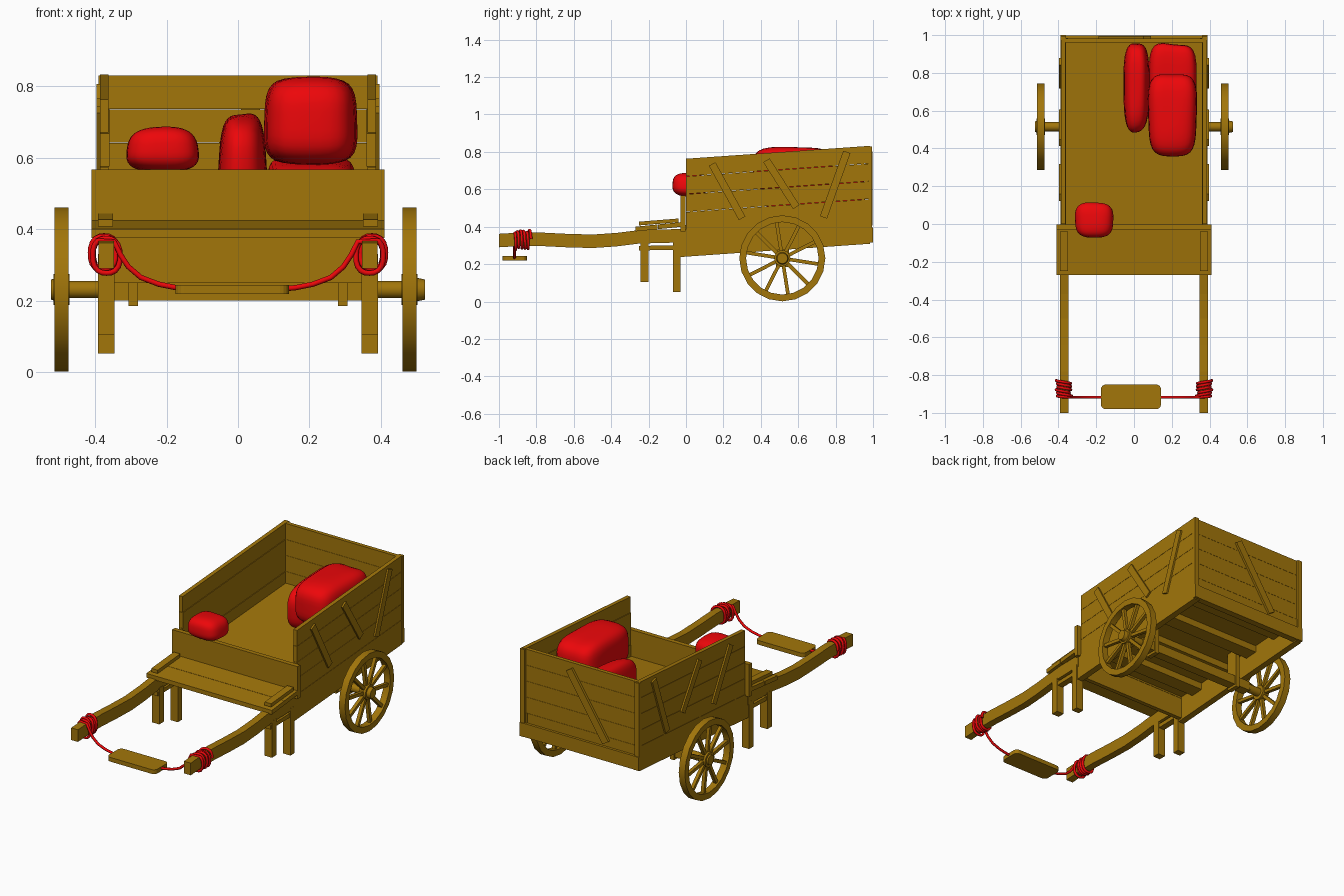
import bpy, bmesh, math, random
from mathutils import Vector, Matrix

if "Cube" in bpy.data.objects:
    bpy.data.objects.remove(bpy.data.objects["Cube"])

random.seed(4)


def material(name, rgb):
    m = bpy.data.materials.new(name)
    m.diffuse_color = (*rgb, 1)
    m.use_nodes = True
    m.node_tree.nodes["Principled BSDF"].inputs["Base Color"].default_value = m.diffuse_color
    return m


WOOD = material("wood", (0.36, 0.18, 0.003))
RED = material("red_cloth", (0.85, 0.002, 0.003))
TILT = 0.07  # the cart body rises towards the back


def finish(name, bm, mat, mirror=False, smooth=False):
    bmesh.ops.recalc_face_normals(bm, faces=bm.faces)
    me = bpy.data.meshes.new(name)
    for f in bm.faces:
        f.smooth = smooth
    bm.to_mesh(me)
    bm.free()
    ob = bpy.data.objects.new(name, me)
    bpy.context.collection.objects.link(ob)
    me.materials.append(mat)
    if mirror:
        ob.modifiers.new("mirror", 'MIRROR')
    return ob


def sharp_smooth(ob):
    # smooth round parts but keep hard edges
    bpy.ops.object.select_all(action='DESELECT')
    ob.select_set(True)
    bpy.context.view_layer.objects.active = ob
    bpy.ops.object.shade_smooth_by_angle(angle=math.radians(35))


def box(name, x, y, z, tilt=0.0, mirror=False):
    bm = bmesh.new()
    bmesh.ops.create_cube(bm, size=1)
    for v in bm.verts:
        c = [r[0] + (k + .5) * (r[1] - r[0]) for k, r in zip(v.co, (x, y, z))]
        v.co = (c[0], c[1], c[2] + tilt * c[1])
    return finish(name, bm, WOOD, mirror)


def brace(name, a, b, width, thick, normal, mirror=False):
    # flat strip from a to b lying on a wall with the given normal
    a, b, n = Vector(a), Vector(b), Vector(normal)
    d = b - a
    s = d.normalized().cross(n)
    bm = bmesh.new()
    bmesh.ops.create_cube(bm, size=1)
    for v in bm.verts:
        v.co = (a + b) / 2 + d * v.co.x + s * width * v.co.y + n * thick * v.co.z
    return finish(name, bm, WOOD, mirror)


# side walls: four planks with narrow gaps, and a deep bottom rail
for i in range(4):
    z0 = 0.385 + i * 0.095
    box(f"side_plank_{i + 1}", (0.36 + 0.002 * (i % 2), 0.386), (0, 0.985), (z0, z0 + 0.0935), TILT, True)
box("side_rail", (0.35, 0.388), (-0.03, 0.985), (0.24, 0.385), TILT, True)
for i, (y0, z0, y1, z1) in enumerate([(0.14, 0.735, 0.30, 0.445), (0.43, 0.755, 0.59, 0.505), (0.86, 0.80, 0.735, 0.45)]):
    brace(f"side_brace_{i + 1}", (0.389, y0, z0), (0.389, y1, z1), 0.04, 0.014, (1, 0, 0), True)

# back wall
for i in range(4):
    z0 = 0.452 + i * 0.0945
    box(f"back_plank_{i + 1}", (-0.362, 0.362), (0.96, 0.983), (z0 + 0.001, z0 + 0.0945))
box("back_sill", (-0.362, 0.362), (0.96, 0.983), (0.315, 0.452))
box("back_ledge", (-0.362, 0.362), (0.98, 0.998), (0.315, 0.395))
box("back_post", (0.36, 0.39), (0.975, 0.995), (0.395, 0.83), 0, True)
box("back_foot", (0.36, 0.39), (0.975, 1.0), (0.315, 0.395), 0, True)
brace("back_brace", (0.07, 0.989, 0.79), (-0.17, 0.989, 0.42), 0.045, 0.014, (0, 1, 0))

# floor with cross beams underneath
box("floor", (-0.362, 0.362), (-0.01, 0.97), (0.385, 0.41), TILT)
for i in range(4):
    y = 0.13 + i * 0.235
    box(f"floor_beam_{i + 1}", (-0.352, 0.352), (y - 0.04, y + 0.04), (0.345, 0.385), TILT)

# front board, apron and seat
box("front_board", (-0.41, 0.41), (-0.03, -0.003), (0.375, 0.567))
box("front_apron", (-0.385, 0.385), (-0.03, -0.005), (0.25, 0.38))
for i, (y0, y1) in enumerate([(-0.27, -0.152), (-0.15, -0.03)]):
    box(f"seat_plank_{i + 1}", (-0.41, 0.41), (y0, y1), (0.402, 0.427), 0.1)
box("seat_cleat", (0.35, 0.392), (-0.25, -0.04), (0.427, 0.447), 0.08, True)

# legs
box("front_leg", (0.345, 0.392), (-0.243, -0.2), (0.105, 0.32), 0, True)
box("rear_leg", (0.345, 0.392), (-0.07, -0.03), (0.052, 0.33), 0, True)
box("leg_stretcher", (0.35, 0.388), (-0.25, -0.06), (0.278, 0.302), 0.02, True)

# wavy pull handles lofted along a path
bm = bmesh.new()
prev = None
for y, z in [(-1, 0.326), (-0.9, 0.332), (-0.78, 0.333), (-0.64, 0.326), (-0.5, 0.322),
             (-0.37, 0.331), (-0.25, 0.346), (-0.02, 0.352)]:
    ring = [bm.verts.new((0.369 + a * 0.022, y, z + b * 0.036)) for a, b in ((-1, -1), (1, -1), (1, 1), (-1, 1))]
    if prev:
        for k in range(4):
            bm.faces.new((prev[k], prev[k - 1], ring[k - 1], ring[k]))
    else:
        bm.faces.new(ring)
    prev = ring
bm.faces.new(prev)
finish("handle", bm, WOOD, True)

# axle
AY, AZ, R = 0.515, 0.231, 0.23
box("axle_beam", (-0.388, 0.388), (AY - 0.028, AY + 0.028), (0.2, 0.255))
box("axle_bracket", (0.28, 0.307), (AY - 0.035, AY + 0.035), (0.185, 0.42), 0, True)


def cylinder(bm, x0, x1, r0, r1, seg=20):
    m = Matrix.Translation(((x0 + x1) / 2, AY, AZ)) @ Matrix.Rotation(math.pi / 2, 4, 'Y')
    bmesh.ops.create_cone(bm, cap_ends=True, segments=seg, radius1=r0, radius2=r1, depth=x1 - x0, matrix=m)


def wheel(side, s, cx):
    # rim
    bm = bmesh.new()
    n = 20
    rings = []
    for i in range(n):
        a = 2 * math.pi * i / n
        rings.append([bm.verts.new((cx + dx, AY + r * math.cos(a), AZ + r * math.sin(a)))
                      for dx, r in ((-0.02, R), (0.02, R), (0.02, R - 0.036), (-0.02, R - 0.036))])
    for i in range(n):
        for k in range(4):
            bm.faces.new((rings[i - 1][k], rings[i - 1][k - 1], rings[i][k - 1], rings[i][k]))
    sharp_smooth(finish(f"{side}_wheel_rim", bm, WOOD))
    # spokes
    bm = bmesh.new()
    for i in range(10):
        m = (Matrix.Translation((cx, AY, AZ)) @ Matrix.Rotation(2 * math.pi * (i + 0.25) / 10, 4, 'X')
             @ Matrix.Translation((0, 0, 0.112)) @ Matrix.Diagonal((0.02, 0.019, 0.17, 1)))
        bmesh.ops.create_cube(bm, size=1, matrix=m)
    finish(f"{side}_wheel_spokes", bm, WOOD)
    # hub and axle end
    bm = bmesh.new()
    lo, hi = sorted((s * 0.38, cx))
    cylinder(bm, lo, hi, 0.024, 0.024)
    cylinder(bm, cx - 0.022, cx + 0.022, 0.043, 0.043)
    a, b = cx, s * 0.524
    if s > 0:
        cylinder(bm, a, b, 0.037, 0.028)
    else:
        cylinder(bm, b, a, 0.028, 0.037)
    sharp_smooth(finish(f"{side}_wheel_hub", bm, WOOD))


wheel("right", 1, 0.48)
wheel("left", -1, -0.494)


# ropes: a coil around each handle that runs on to the hanging board
def rope(name, pts):
    cu = bpy.data.curves.new(name, 'CURVE')
    cu.dimensions = '3D'
    cu.bevel_depth = 0.0075
    cu.bevel_resolution = 2
    cu.use_fill_caps = True
    sp = cu.splines.new('POLY')
    sp.points.add(len(pts) - 1)
    for p, c in zip(sp.points, pts):
        p.co = (*c, 1)
    cu.materials.append(RED)
    ob = bpy.data.objects.new(name, cu)
    bpy.context.collection.objects.link(ob)


hang = [(0.335, 0.365), (0.318, 0.33), (0.295, 0.295), (0.26, 0.265), (0.21, 0.246), (0.16, 0.236), (0.10, 0.231)]
for side, s in (("right", 1), ("left", -1)):
    pts = []
    turns, seg = 5, 20
    for i in range(turns * seg + 4):
        t = i / seg
        a = 2 * math.pi * t
        c, d = math.cos(a), math.sin(a)
        k = (abs(c) ** 2.5 + abs(d) ** 2.5) ** (-1 / 2.5)
        w = 0.003 * math.sin(3 * t)
        shift = 0.004 * math.cos(2 * t)
        pts.append((s * (0.372 + shift + (0.036 + w) * k * c), -0.832 - 0.0165 * t + 0.004 * c,
                    0.33 + shift + (0.046 + w) * k * d))
    pts += [(s * (x if s > 0 else x + 0.012), -0.917, z) for x, z in hang]
    rope(f"{side}_rope", pts)

# hanging board with rounded corners
bm = bmesh.new()
outline = []
for cx, cy, start in ((0.118, -0.875, 0), (-0.15, -0.875, 90), (-0.15, -0.955, 180), (0.118, -0.955, 270)):
    for k in range(5):
        a = math.radians(start + k * 22.5)
        outline.append(bm.verts.new((cx + 0.025 * math.cos(a), cy + 0.025 * math.sin(a), 0.219)))
face = bm.faces.new(outline)
ext = bmesh.ops.extrude_face_region(bm, geom=[face])
bmesh.ops.translate(bm, verts=[g for g in ext["geom"] if isinstance(g, bmesh.types.BMVert)], vec=(0, 0, 0.025))
finish("hanging_board", bm, WOOD)


# soft sacks: rounded boxes with slight lumps
def sack(name, x, y, z, tilt=0.0, n=4.5, taper=0.06):
    bm = bmesh.new()
    bmesh.ops.create_cube(bm, size=2)
    bmesh.ops.subdivide_edges(bm, edges=bm.edges[:], cuts=9, use_grid_fill=True)
    ph = random.uniform(0, 6)
    size = Vector([(r[1] - r[0]) / 2 for r in (x, y, z)])
    mid = Vector([(r[1] + r[0]) / 2 for r in (x, y, z)])
    rot = Matrix.Rotation(tilt, 3, 'X')
    for v in bm.verts:
        p = v.co / sum(abs(c) ** n for c in v.co) ** (1 / n)
        p *= 1 + 0.025 * math.sin(3 * p.x + ph) * math.cos(2.5 * p.y + ph)
        p.x *= 1 - taper * p.z
        v.co = mid + rot @ Vector((p.x * size.x, p.y * size.y, p.z * size.z))
    finish(name, bm, RED, smooth=True)


sack("large_sack_top", (0.075, 0.332), (0.36, 0.795), (0.582, 0.825), 0.0, 4, 0.03)
sack("large_sack_bottom", (0.08, 0.33), (0.43, 0.955), (0.461, 0.595), 0.07)
sack("tall_sack", (-0.053, 0.078), (0.49, 0.955), (0.462, 0.72), 0.06, 3.5, 0.12)
sack("small_sack", (-0.312, -0.11), (-0.072, 0.115), (0.562, 0.685), -0.05, 3, 0.08)
